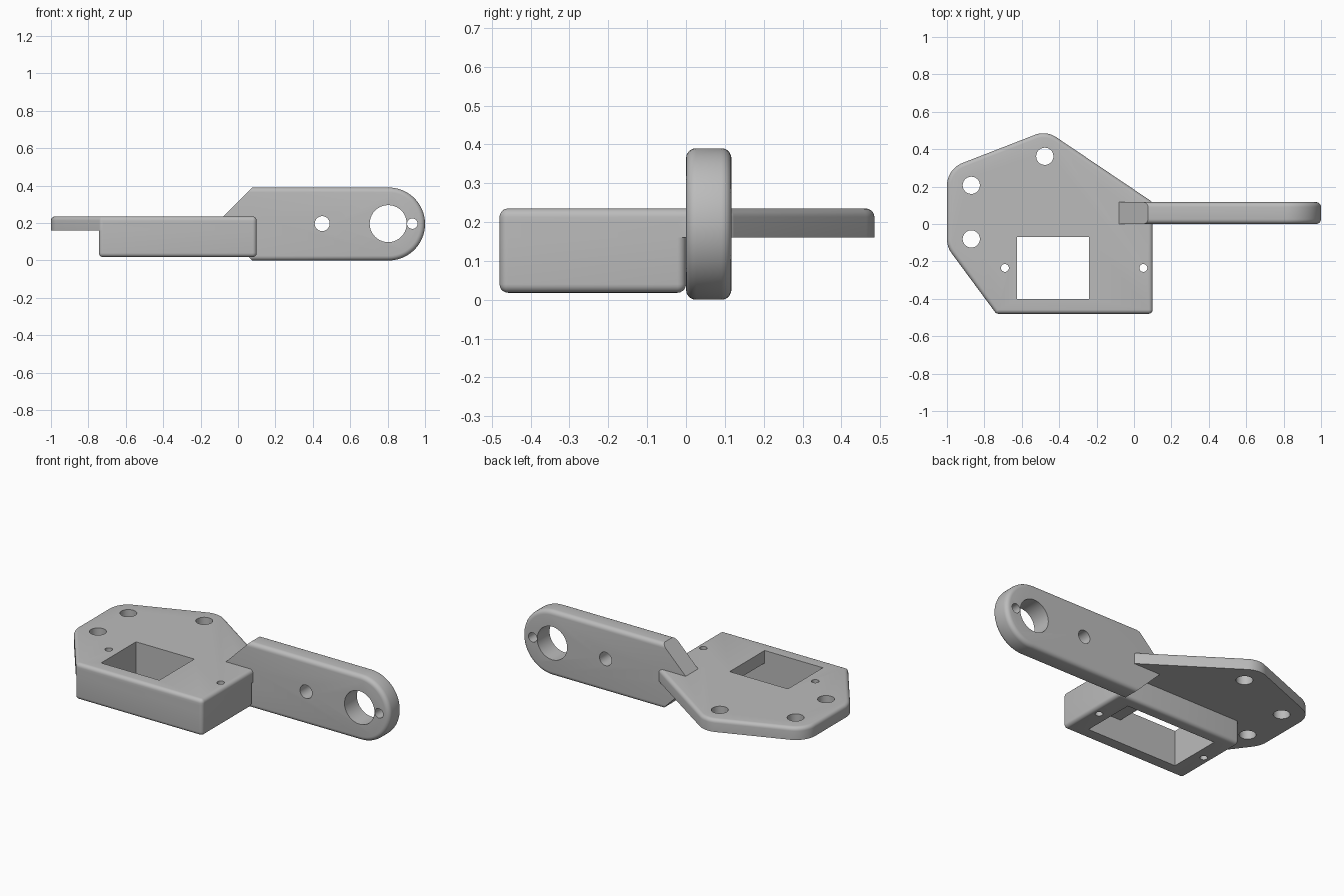
import bpy, bmesh, math
from mathutils import Matrix

if "Cube" in bpy.data.objects:
    bpy.data.objects.remove(bpy.data.objects["Cube"])

grey = bpy.data.materials.new("plain_grey")
grey.diffuse_color = (0.5, 0.5, 0.5, 1)
grey.use_nodes = True
grey.node_tree.nodes["Principled BSDF"].inputs["Base Color"].default_value = grey.diffuse_color


def outline(corners, inset):
    """Convex outline around circles (x, y, r, segments) listed counter-clockwise."""
    n, pts = len(corners), []

    def normal(a, b):
        # outward direction of the tangent line joining two circles
        dx, dy = b[0] - a[0], b[1] - a[1]
        return math.atan2(dy, dx) - math.pi / 2 + math.asin((a[2] - b[2]) / math.hypot(dx, dy))

    for i, c in enumerate(corners):
        a0 = normal(corners[i - 1], c)
        sweep = (normal(c, corners[(i + 1) % n]) - a0) % math.tau
        for k in range(c[3] + 1):
            a = a0 + sweep * k / c[3]
            pts.append((c[0] + (c[2] - inset) * math.cos(a), c[1] + (c[2] - inset) * math.sin(a)))
    return pts


def make_object(name, bm):
    bmesh.ops.recalc_face_normals(bm, faces=bm.faces)
    mesh = bpy.data.meshes.new(name)
    bm.to_mesh(mesh)
    bm.free()
    mesh.materials.append(grey)
    ob = bpy.data.objects.new(name, mesh)
    bpy.context.collection.objects.link(ob)
    return ob


def slab(name, corners, z0, z1, low=0.0, high=0.0, matrix=None):
    """Extruded outline whose lower and upper rims are rounded by low / high."""
    steps = [i * math.pi / 10 for i in range(6)]
    layers = [(low * (1 - math.sin(a)), z0 + low * (1 - math.cos(a))) for a in steps] if low else [(0, z0)]
    layers += [(high * (1 - math.cos(a)), z1 - high * (1 - math.sin(a))) for a in steps] if high else [(0, z1)]
    bm = bmesh.new()
    rings = [[bm.verts.new((x, y, z)) for x, y in outline(corners, d)] for d, z in layers]
    n = len(rings[0])
    for a, b in zip(rings, rings[1:]):
        for i in range(n):
            j = (i + 1) % n
            bm.faces.new((a[i], a[j], b[j], b[i]))
    bm.faces.new(rings[0][::-1])
    bm.faces.new(rings[-1])
    if matrix:
        bm.transform(matrix)
    return make_object(name, bm)


def box(name, x0, x1, y0, y1, z0, z1):
    bm = bmesh.new()
    bmesh.ops.create_cube(bm, size=1)
    for v in bm.verts:
        v.co = (x1 if v.co.x > 0 else x0, y1 if v.co.y > 0 else y0, z1 if v.co.z > 0 else z0)
    return make_object(name, bm)


def drill(name, x, y, r, matrix=None):
    bm = bmesh.new()
    bmesh.ops.create_cone(bm, cap_ends=True, segments=40, radius1=r, radius2=r, depth=2)
    bm.transform(Matrix.Translation((x, y, 0)))
    if matrix:
        bm.transform(matrix)
    return make_object(name, bm)


def combine(target, tool, operation):
    mod = target.modifiers.new(operation.lower(), 'BOOLEAN')
    mod.operation, mod.solver, mod.object = operation, 'EXACT', tool
    bpy.context.view_layer.objects.active = target
    bpy.ops.object.modifier_apply(modifier=mod.name)
    bpy.data.objects.remove(tool)


# mounting plate, with a rounded upper rim
R = 0.022
body = slab("bracket", [
    (-0.725, -0.458, R, 6), (0.078, -0.458, R, 6), (0.078, 0.105, R, 4),
    (-0.485, 0.36, 0.125, 16), (-0.87, 0.205, 0.13, 16), (-0.87, -0.08, 0.13, 16)],
    0.16, 0.235, high=R)

# motor block under the plate
block = slab("motor_block", [
    (-0.722, -0.458, R, 6), (0.078, -0.458, R, 6), (0.078, -0.022, R, 6), (-0.722, -0.022, R, 6)],
    0.018, 0.2, low=R)
combine(body, block, 'UNION')

# arm standing on edge: rounded rim, pointed inner end
upright = Matrix.Translation((0, 0.117, 0)) @ Matrix.Rotation(math.pi / 2, 4, 'X')
E, H = 0.026, 0.195
arm = slab("arm", [
    (-0.4, E, E, 4), (1 - H, H, H, 40), (-0.4, 2 * H - E, E, 4)],
    0, 0.117, low=E, high=E, matrix=upright)
tip = slab("tip_cutter", [
    (-0.12, H, 0, 1), (0.68, H - 0.8, 0, 1), (2, H - 0.8, 0, 1), (2, H + 0.8, 0, 1), (0.68, H + 0.8, 0, 1)],
    -1, 1, matrix=upright)
combine(arm, tip, 'INTERSECT')
for x, r in ((0.45, 0.04), (0.803, 0.099), (0.932, 0.028)):
    combine(arm, drill("arm_hole", x, H + 0.002, r, upright), 'DIFFERENCE')
combine(body, arm, 'UNION')

# motor window, wider pocket below it, and mounting holes
combine(body, box("window", -0.625, -0.24, -0.4, -0.07, -1, 1), 'DIFFERENCE')
combine(body, box("pocket", -0.625, -0.015, -0.4, -0.07, -1, 0.16), 'DIFFERENCE')
for x, y, r in ((-0.87, 0.207, 0.046), (-0.87, -0.08, 0.046), (-0.477, 0.362, 0.046),
                (-0.69, -0.235, 0.021), (0.05, -0.235, 0.021)):
    combine(body, drill("plate_hole", x, y, r), 'DIFFERENCE')

bpy.ops.object.select_all(action='DESELECT')
body.select_set(True)
bpy.context.view_layer.objects.active = body
bpy.ops.object.shade_smooth_by_angle(angle=math.radians(30))
